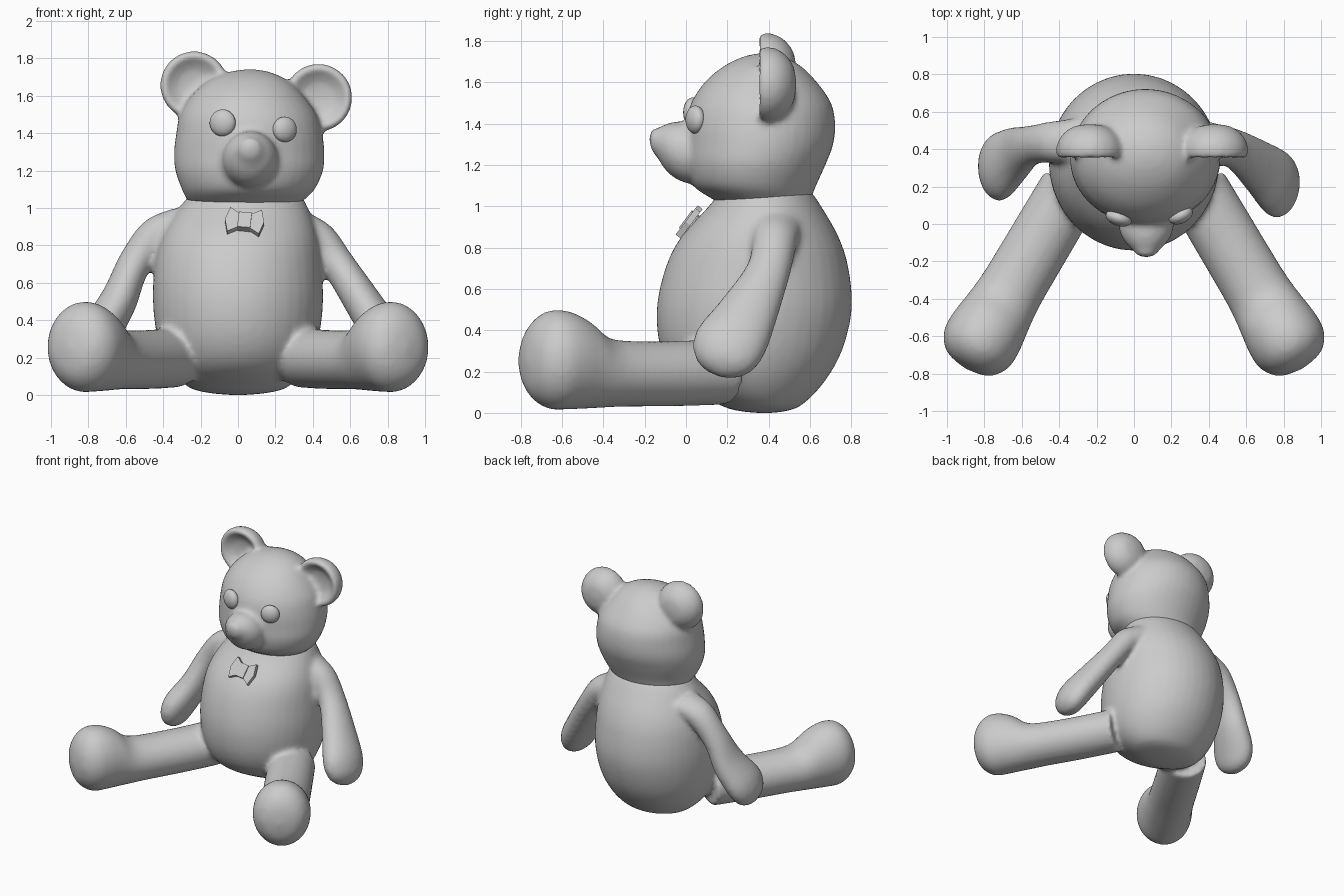
import bpy, bmesh, math
from mathutils import Vector, Matrix

if "Cube" in bpy.data.objects:
    bpy.data.objects.remove(bpy.data.objects["Cube"])


def spline(rows, n=5):
    """Catmull-Rom interpolation of parameter rows."""
    out = []
    for i in range(len(rows) - 1):
        a, b = rows[max(i - 1, 0)], rows[i]
        c, d = rows[i + 1], rows[min(i + 2, len(rows) - 1)]
        for k in range(n):
            t = k / n
            out.append([0.5 * (2 * q + (r - p) * t + (2 * p - 5 * q + 4 * r - s) * t * t
                               + (3 * q - p - 3 * r + s) * t ** 3)
                        for p, q, r, s in zip(a, b, c, d)])
    return out + [list(rows[-1])]


def loft(bm, rows, u, v, seg=40):
    """Closed skin over ellipses; each row is x, y, z, radius_u, radius_v."""
    u, v = Vector(u), Vector(v)
    rings = []
    for x, y, z, ru, rv in spline(rows):
        ru, rv = max(ru, 0.003), max(rv, 0.003)
        rings.append([bm.verts.new(Vector((x, y, z)) + u * ru * math.cos(2 * math.pi * i / seg)
                                   + v * rv * math.sin(2 * math.pi * i / seg)) for i in range(seg)])
    for a, b in zip(rings, rings[1:]):
        for i in range(seg):
            j = (i + 1) % seg
            bm.faces.new((a[i], a[j], b[j], b[i]))
    bm.faces.new(rings[0])
    bm.faces.new(rings[-1])


def make_object(name, bm):
    bmesh.ops.recalc_face_normals(bm, faces=bm.faces)
    me = bpy.data.meshes.new(name)
    bm.to_mesh(me)
    bm.free()
    ob = bpy.data.objects.new(name, me)
    bpy.context.collection.objects.link(ob)
    return ob


def fuse(ob, iterations):
    """Merge overlapping volumes into one soft skin."""
    m = ob.modifiers.new("fuse", 'REMESH')
    m.mode = 'VOXEL'
    m.voxel_size = 0.018
    m.use_smooth_shade = True
    s = ob.modifiers.new("soften", 'SMOOTH')
    s.factor = 0.5
    s.iterations = iterations


X, Y, Z = (1, 0, 0), (0, 1, 0), (0, 0, 1)


def stack(bm, rows):
    """Horizontal slices; each row is z, front y, back y, centre x, half width."""
    loft(bm, [(cx, (f + b) / 2, z, rx, (b - f) / 2) for z, f, b, cx, rx in rows], X, Y)


# torso
bm = bmesh.new()
stack(bm, [(0.0, 0.34, 0.42, 0, 0.03), (0.012, 0.24, 0.50, 0, 0.16), (0.045, 0.15, 0.57, 0, 0.27),
           (0.15, -0.03, 0.67, 0, 0.37), (0.3, -0.12, 0.755, 0, 0.43), (0.5, -0.142, 0.803, 0, 0.455),
           (0.7, -0.10, 0.787, 0, 0.445), (0.85, -0.025, 0.74, 0.01, 0.415),
           (1.0, 0.11, 0.655, 0.03, 0.345), (1.08, 0.17, 0.60, 0.04, 0.29)])

# legs with round feet, splayed outwards
leg = [(0.0, 0.2, 0.17, 0.16), (0.3, 0.19, 0.172, 0.158), (0.58, 0.19, 0.174, 0.16),
       (0.7, 0.2, 0.18, 0.175), (0.8, 0.235, 0.192, 0.215), (0.9, 0.255, 0.205, 0.238),
       (0.99, 0.257, 0.203, 0.238), (1.06, 0.255, 0.17, 0.195), (1.105, 0.25, 0.11, 0.12),
       (1.125, 0.25, 0.01, 0.01)]
for s in (-1, 1):
    loft(bm, [(s * (0.331 + 0.51 * t), 0.196 - 0.86 * t, cz, w, h) for t, cz, w, h in leg],
         (s * 0.86, 0.51, 0), Z)

# arms, each posed along its own path
radii = [(0.10, 0.12), (0.10, 0.112), (0.09, 0.107), (0.10, 0.145), (0.108, 0.178),
         (0.095, 0.155), (0.06, 0.10), (0.01, 0.02)]
right_path = [(0.28, 0.45, 0.92), (0.42, 0.43, 0.84), (0.54, 0.40, 0.69), (0.665, 0.305, 0.5),
              (0.76, 0.22, 0.35), (0.805, 0.185, 0.26), (0.83, 0.17, 0.21), (0.84, 0.165, 0.185)]
left_path = [(-0.26, 0.45, 0.94), (-0.42, 0.44, 0.87), (-0.55, 0.42, 0.71), (-0.63, 0.375, 0.52),
             (-0.715, 0.31, 0.37), (-0.755, 0.28, 0.28), (-0.775, 0.265, 0.23), (-0.785, 0.26, 0.205)]
for path in (right_path, left_path):
    axis = (Vector(path[-1]) - Vector(path[0])).normalized()
    wide = (Vector(Y) - axis * axis.y).normalized()
    loft(bm, [p + r for p, r in zip(path, radii)], wide.cross(axis), wide)
fuse(make_object("body_with_limbs", bm), 8)

# head
bm = bmesh.new()
stack(bm, [(1.01, 0.17, 0.58, 0.04, 0.27), (1.04, 0.12, 0.605, 0.04, 0.31), (1.10, 0.035, 0.63, 0.055, 0.355),
           (1.2, 0.0, 0.675, 0.06, 0.395), (1.3, -0.002, 0.713, 0.06, 0.402), (1.4, 0.0, 0.722, 0.06, 0.39),
           (1.5, 0.025, 0.703, 0.055, 0.365), (1.6, 0.09, 0.635, 0.05, 0.30), (1.68, 0.185, 0.555, 0.055, 0.215),
           (1.725, 0.28, 0.47, 0.06, 0.115), (1.742, 0.36, 0.40, 0.065, 0.02)])

# muzzle and nose
loft(bm, [(0.065, y, z, r, r) for y, z, r in
          [(0.15, 1.26, 0.15), (0.02, 1.26, 0.15), (-0.05, 1.272, 0.138), (-0.10, 1.287, 0.11),
           (-0.135, 1.305, 0.075), (-0.165, 1.32, 0.05), (-0.18, 1.325, 0.006)]], X, Z)

# cupped ears
ear = [(0.41, 0.005), (0.40, 0.08), (0.37, 0.13), (0.35, 0.158), (0.37, 0.178), (0.42, 0.178),
       (0.475, 0.15), (0.52, 0.09), (0.535, 0.005)]
for cx, cz in ((-0.235, 1.657), (0.43, 1.59)):
    loft(bm, [(cx, y, cz, r, r) for y, r in ear], X, Z)
fuse(make_object("head", bm), 4)

# eyes
for name, loc, r, turn in (("left_eye", (-0.082, 0.032, 1.455), 0.072, -18),
                           ("right_eye", (0.25, 0.045, 1.42), 0.068, 25)):
    bm = bmesh.new()
    bmesh.ops.create_uvsphere(bm, u_segments=24, v_segments=16, radius=1)
    bm.transform(Matrix.Translation(loc) @ Matrix.Rotation(math.radians(turn), 4, 'Z')
                 @ Matrix.Diagonal((r, 0.042, r, 1)))
    make_object(name, bm).data.shade_smooth()

# bow tie lying on the chest
place = (Matrix.Translation((0.035, 0.015, 0.925)) @ Matrix.Rotation(math.radians(-37), 4, 'X')
         @ Matrix.Rotation(math.radians(6), 4, 'Y'))
bm = bmesh.new()
outline = [(0.03, 0.045), (0.085, 0.08), (0.105, 0.0), (0.085, -0.08), (0.03, -0.045)]
outline += [(-x, -z) for x, z in outline]
face = bm.faces.new([bm.verts.new((x, 0.015, z)) for x, z in outline])
new = bmesh.ops.extrude_face_region(bm, geom=[face])["geom"]
bmesh.ops.translate(bm, vec=(0, -0.03, 0), verts=[g for g in new if isinstance(g, bmesh.types.BMVert)])
bm.transform(place)
make_object("bow_tie", bm)

bm = bmesh.new()
bmesh.ops.create_cube(bm, size=1, matrix=place @ Matrix.Diagonal((0.07, 0.045, 0.1, 1)))
make_object("bow_knot", bm)
